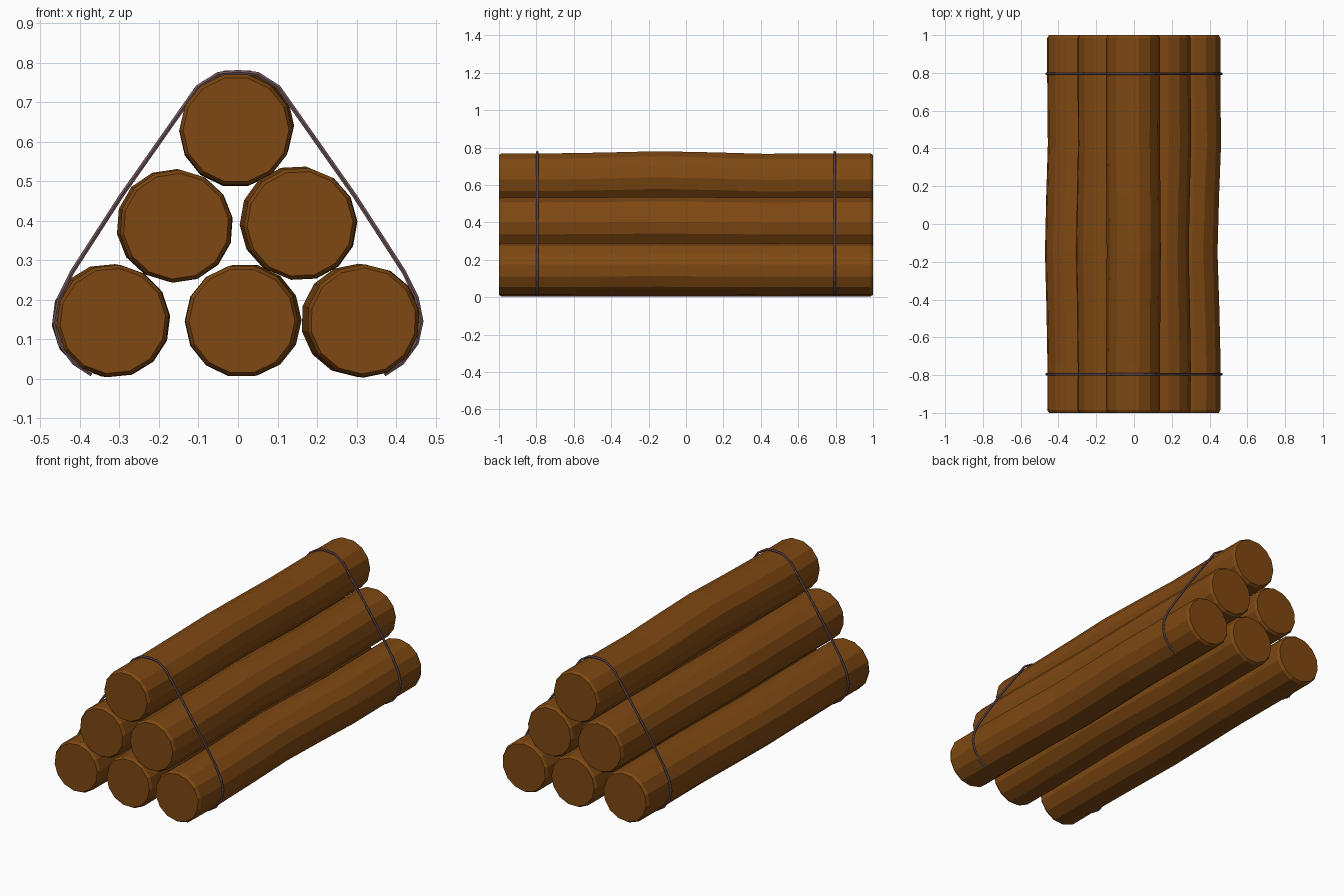
import bpy, bmesh, math
from mathutils import Vector

if "Cube" in bpy.data.objects:
    bpy.data.objects.remove(bpy.data.objects["Cube"])

def material(name, color):
    m = bpy.data.materials.new(name)
    m.diffuse_color = color
    m.use_nodes = True
    m.node_tree.nodes["Principled BSDF"].inputs["Base Color"].default_value = m.diffuse_color
    return m

wood = material("wood", (0.21, 0.065, 0.006, 1))
cord = material("cord", (0.16, 0.09, 0.10, 1))
SIDES = 14

def mesh_object(name, bm, mat):
    bmesh.ops.recalc_face_normals(bm, faces=bm.faces)
    me = bpy.data.meshes.new(name)
    bm.to_mesh(me)
    bm.free()
    me.materials.append(mat)
    ob = bpy.data.objects.new(name, me)
    bpy.context.collection.objects.link(ob)
    return ob

def loft(bm, rings):
    for a, b in zip(rings, rings[1:]):
        n = len(a)
        for i in range(n):
            j = (i + 1) % n
            bm.faces.new((a[i], a[j], b[j], b[i]))
    bm.faces.new(rings[0])
    bm.faces.new(rings[-1])

# Log stations: y, radius, amount of bend
STATIONS = [(-1.0, 0.134, 0), (-0.985, 0.143, 0), (-0.75, 0.143, -0.1), (-0.45, 0.143, 0.35),
            (-0.15, 0.143, 1), (0.15, 0.143, 0.45), (0.42, 0.143, -0.25), (0.75, 0.143, 0),
            (0.985, 0.143, 0), (1.0, 0.134, 0)]

def log(name, x, z, bend, turn):
    bm = bmesh.new()
    rings = []
    for y, r, k in STATIONS:
        ring = []
        for i in range(SIDES):
            a = 2 * math.pi * i / SIDES + turn
            ring.append(bm.verts.new((x + bend[0] * k + r * math.cos(a), y,
                                      z + bend[1] * k + r * math.sin(a))))
        rings.append(ring)
    loft(bm, rings)
    return mesh_object(name, bm, wood)

# Pyramid of six slightly crooked logs
log("bottom_left_log", -0.317, 0.146, (-0.012, 0.002), 0.1)
log("bottom_middle_log", 0.010, 0.146, (0.008, 0.002), 0.0)
log("bottom_right_log", 0.317, 0.146, (-0.015, 0.002), 0.2)
log("middle_left_log", -0.157, 0.386, (-0.008, 0.002), 0.15)
log("middle_right_log", 0.157, 0.392, (-0.010, 0.004), 0.05)
log("top_log", -0.005, 0.630, (0.004, 0.011), 0.0)

# Rope path over the right half of the stack, mirrored for the left
HALF = [(0.0, 0.776), (0.05, 0.771), (0.102, 0.738), (0.296, 0.462), (0.42, 0.27),
        (0.452, 0.205), (0.464, 0.145), (0.452, 0.09), (0.415, 0.04), (0.37, 0.011)]
PATH = [(-x, z) for x, z in reversed(HALF[1:])] + HALF

def rope(name, y, r=0.0065, n=6):
    bm = bmesh.new()
    pts = [Vector((x, y, z)) for x, z in PATH]
    rings = []
    for i, p in enumerate(pts):
        t = (pts[min(i + 1, len(pts) - 1)] - pts[max(i - 1, 0)]).normalized()
        side = Vector((0, 1, 0))
        out = t.cross(side)
        rings.append([bm.verts.new(p + r * (math.cos(2 * math.pi * k / n) * side
                                            + math.sin(2 * math.pi * k / n) * out))
                      for k in range(n)])
    loft(bm, rings)
    return mesh_object(name, bm, cord)

rope("front_rope", -0.795)
rope("back_rope", 0.795)
